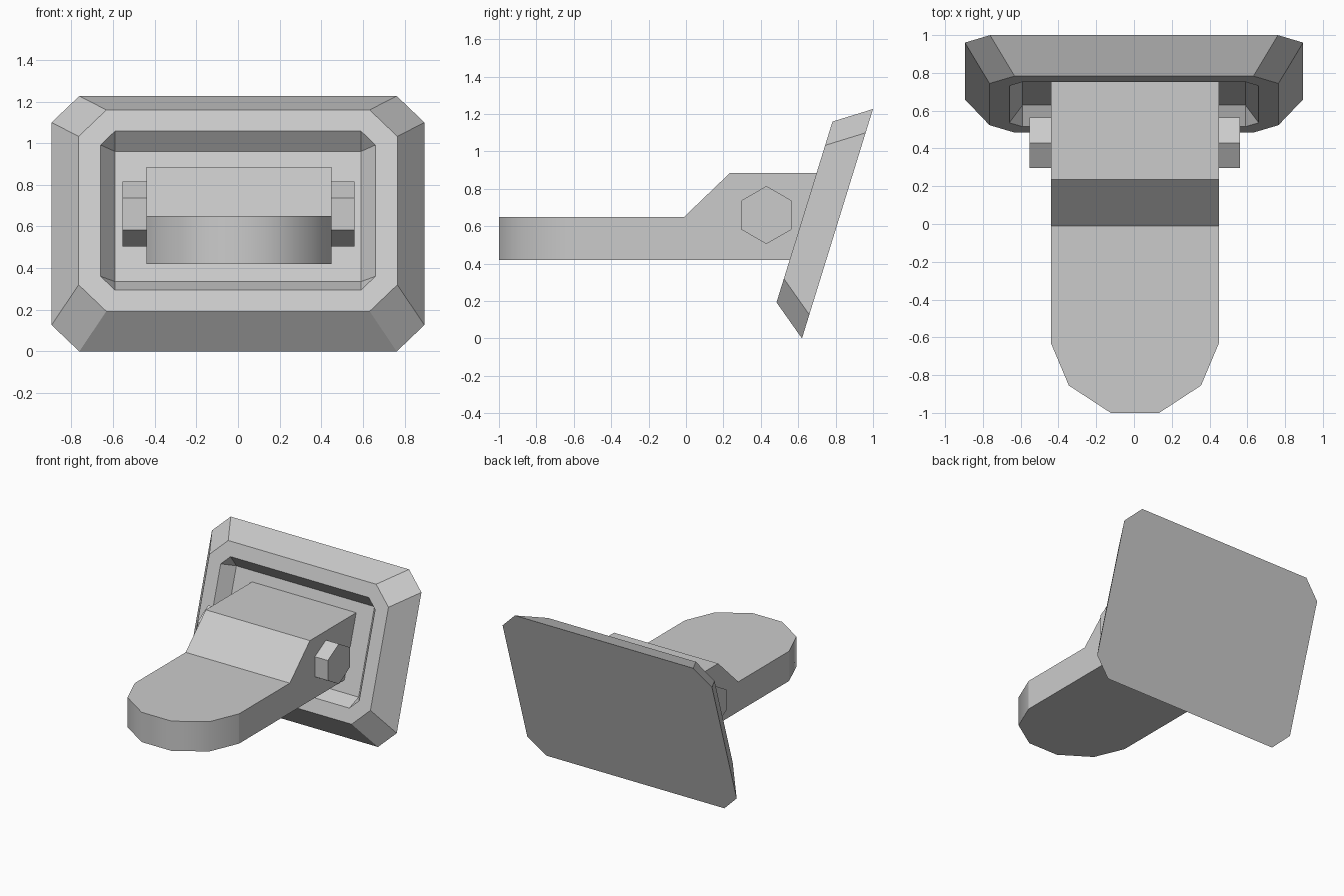
import bpy, bmesh, math
from mathutils import Vector, Matrix

cube = bpy.data.objects.get("Cube")
if cube:
    bpy.data.objects.remove(cube)

grey = bpy.data.materials.new("light grey")
grey.use_nodes = True
grey.diffuse_color = (0.6, 0.6, 0.6, 1)
grey.node_tree.nodes["Principled BSDF"].inputs["Base Color"].default_value = (0.6, 0.6, 0.6, 1)


def finish(name, bm):
    bmesh.ops.remove_doubles(bm, verts=bm.verts, dist=0.0005)
    bmesh.ops.recalc_face_normals(bm, faces=bm.faces)
    mesh = bpy.data.meshes.new(name)
    bm.to_mesh(mesh)
    bm.free()
    mesh.materials.append(grey)
    obj = bpy.data.objects.new(name, mesh)
    bpy.context.collection.objects.link(obj)
    return obj


def chamfered_ring(bm, half_w, half_h, cut, centre, depth):
    """Rectangle with cut corners, lying at a depth in front of the plate back."""
    w, h = half_w - cut, half_h - cut
    points = [(w, half_h), (half_w, h), (half_w, -h), (w, -half_h),
              (-w, -half_h), (-half_w, -h), (-half_w, h), (-w, half_h)]
    return [bm.verts.new((x, -depth, z + centre)) for x, z in points]


# Tilted plate with bevelled rim and a sunken recess
bm = bmesh.new()
rings = [chamfered_ring(bm, *r) for r in (
    (0.895, 0.642, 0.133, 0.642, 0),
    (0.765, 0.506, 0.133, 0.65, 0.187),
    (0.66, 0.40, 0.07, 0.65, 0.187),
    (0.59, 0.327, 0, 0.65, 0.09))]
bm.faces.new(rings[0])
bm.faces.new(rings[-1])
for a, b in zip(rings, rings[1:]):
    for i in range(8):
        j = (i + 1) % 8
        bm.faces.new((a[i], a[j], b[j], b[i]))
tilt = Matrix.Translation((0, 0.62, 0)) @ Matrix.Rotation(-math.radians(17.2), 4, "X")
bm.transform(tilt)
finish("wall_plate", bm)

# Lever: plan outline with a rounded tip, extruded upward
outline = [(0.445, 0.69), (0.445, -0.01), (0.445, -0.63), (0.35, -0.855), (0.128, -1)]
outline += [(-x, y) for x, y in reversed(outline)]
bm = bmesh.new()
low = [bm.verts.new((x + 0.005, y, 0.42)) for x, y in outline]
high = [bm.verts.new((x + 0.005, y, 0.65)) for x, y in outline]
n = len(outline)
tip = []
for i in range(1, n - 2):
    face = bm.faces.new((low[i], low[i + 1], high[i + 1], high[i]))
    if 2 <= i <= n - 4:
        tip.append(face)
bm.faces.new(low)
bm.faces.new(high[1:-1])

# Raised shoulder of the lever, rooted in the recess
shoulder = [(0.235, 0.885), (0.82, 0.885)]
left = [bm.verts.new((0.45, y, z)) for y, z in shoulder]
right = [bm.verts.new((-0.44, y, z)) for y, z in shoulder]
for base_low, base_high, top in ((low[0], low[1], left), (low[-1], low[-2], right)):
    step = high[1] if top is left else high[-2]
    bm.faces.new((base_low, base_high, step, top[0], top[1]))
bm.faces.new((high[1], high[-2], right[0], left[0]))
bm.faces.new((left[0], right[0], right[1], left[1]))
bm.faces.new((left[1], right[1], low[-1], low[0]))
for face in tip:
    face.smooth = True
finish("lever", bm)

# Hexagonal pivot pin passing through the lever
bm = bmesh.new()
bmesh.ops.create_cone(bm, cap_ends=True, segments=6, radius1=0.155, radius2=0.155, depth=1.115)
bm.transform(Matrix.Rotation(math.pi / 2, 4, "Y"))
top_vert = max(bm.verts, key=lambda v: v.co.z)
if abs(top_vert.co.y) > 0.01:
    bm.transform(Matrix.Rotation(math.pi / 6, 4, "X"))
bm.transform(Matrix.Translation(Vector((0.003, 0.43, 0.66))))
finish("pivot_pin", bm)
